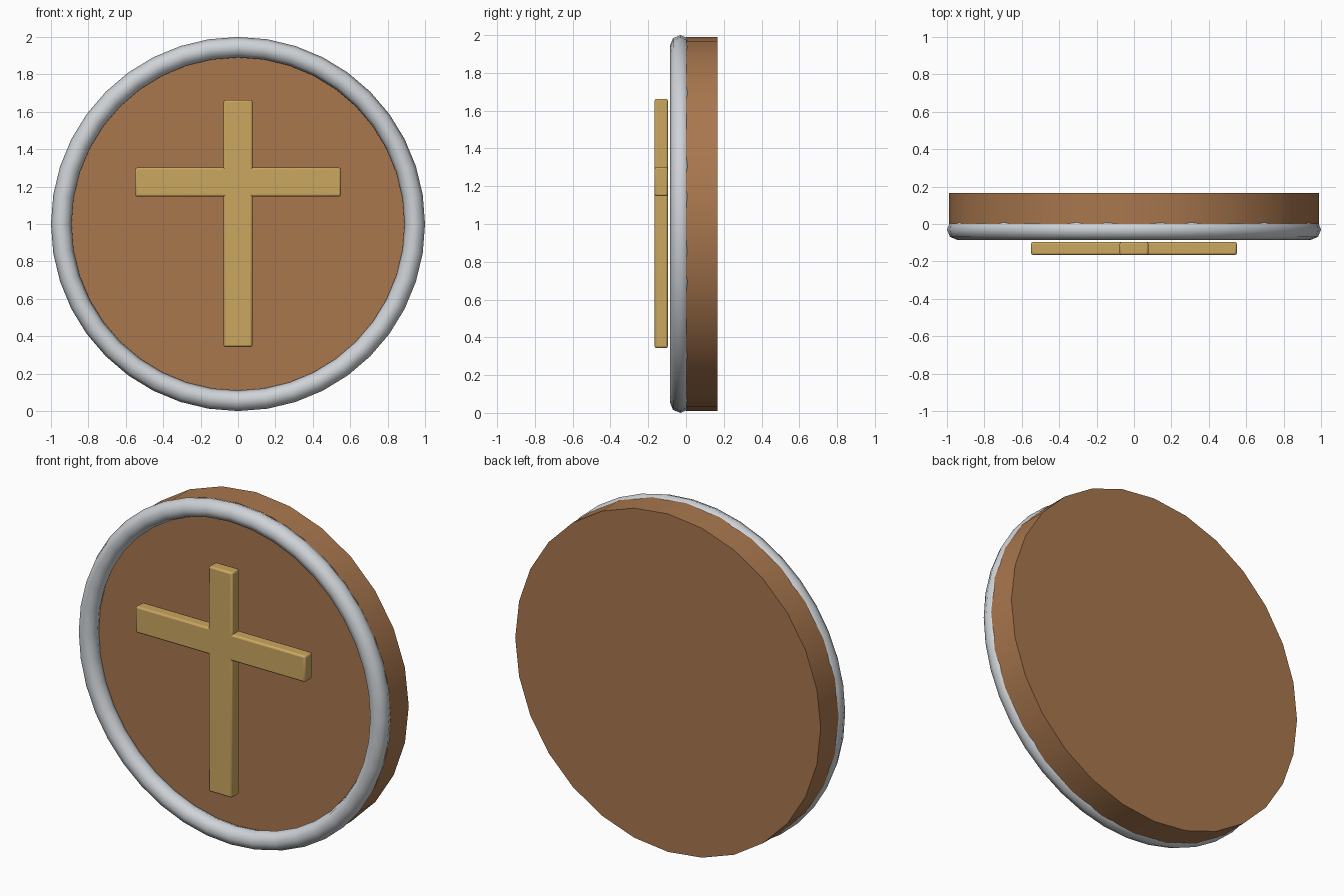
import bpy
import math

if "Cube" in bpy.data.objects:
    bpy.data.objects.remove(bpy.data.objects["Cube"])


def material(name, rgb):
    m = bpy.data.materials.new(name)
    m.diffuse_color = (*rgb, 1.0)
    m.use_nodes = True
    m.node_tree.nodes["Principled BSDF"].inputs["Base Color"].default_value = m.diffuse_color
    return m


WOOD = material("brown wood", (0.395, 0.185, 0.076))
SILVER = material("silver grey", (0.62, 0.65, 0.68))
GOLD = material("dull gold", (0.60, 0.385, 0.115))


def finish(name, mat, angle=50):
    ob = bpy.context.object
    ob.name = name
    ob.data.materials.append(mat)
    bpy.ops.object.transform_apply(location=False, rotation=True, scale=True)
    bpy.ops.object.shade_smooth_by_angle(angle=math.radians(angle))
    return ob


FACING = (math.pi / 2, 0, 0)
RIM_Y, FRONT, BACK = -0.03, 0.0, 0.167

# Wooden disc
bpy.ops.mesh.primitive_cylinder_add(
    vertices=28, radius=0.99, depth=BACK - FRONT,
    location=(0, (FRONT + BACK) / 2, 1), rotation=FACING)
finish("disc", WOOD)

# Rounded metal rim around the disc's front face
bpy.ops.mesh.primitive_torus_add(
    major_segments=40, minor_segments=8, major_radius=0.945,
    minor_radius=0.055, location=(0, RIM_Y, 1), rotation=FACING)
finish("rim", SILVER)


# Cross bars, with slightly bevelled edges
def bar(name, width, z0, z1):
    bpy.ops.mesh.primitive_cube_add(size=1, location=(0, -0.131, (z0 + z1) / 2))
    bpy.context.object.scale = (width, 0.07, z1 - z0)
    ob = finish(name, GOLD)
    bevel = ob.modifiers.new("soft edges", 'BEVEL')
    bevel.width = 0.01
    bevel.segments = 2


bar("cross_upright", 0.154, 0.343, 1.663)
bar("cross_arm", 1.10, 1.147, 1.301)
